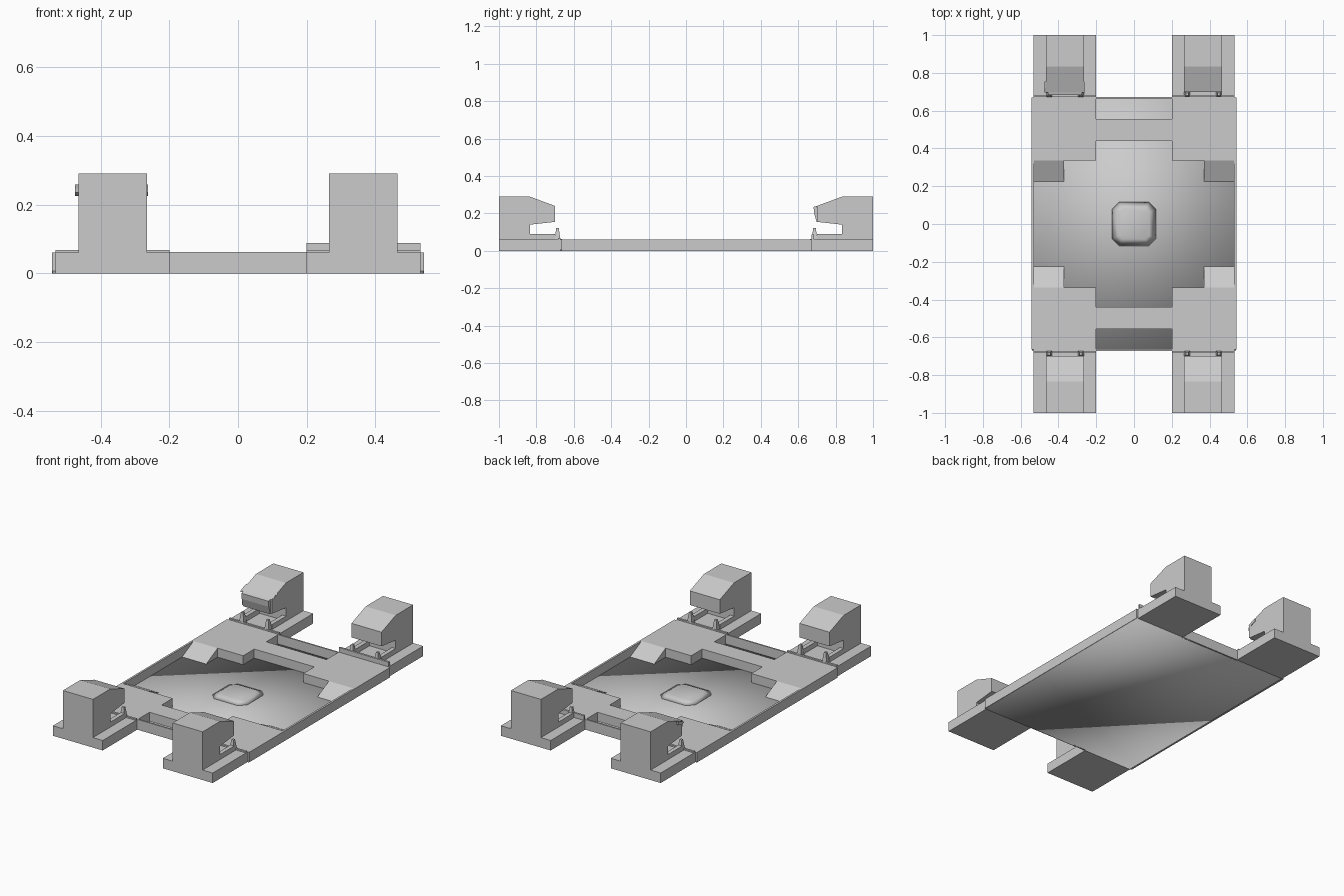
import bpy, bmesh

if "Cube" in bpy.data.objects:
    bpy.data.objects.remove(bpy.data.objects["Cube"])


def make(name, bm, smooth=False):
    bmesh.ops.recalc_face_normals(bm, faces=bm.faces[:])
    me = bpy.data.meshes.new(name)
    bm.to_mesh(me)
    bm.free()
    for p in me.polygons:
        p.use_smooth = smooth
    ob = bpy.data.objects.new(name, me)
    bpy.context.collection.objects.link(ob)
    return ob


def box(name, x0, x1, y0, y1, z0, z1, smooth=False):
    bm = bmesh.new()
    bmesh.ops.create_cube(bm, size=1)
    for v in bm.verts:
        v.co.x = x0 if v.co.x < 0 else x1
        v.co.y = y0 if v.co.y < 0 else y1
        v.co.z = z0 if v.co.z < 0 else z1
    return make(name, bm, smooth)


def prism(name, pts, x0, x1):
    # side profile (y, z) swept along x
    bm = bmesh.new()
    f = bm.faces.new([bm.verts.new((x0, y, z)) for y, z in pts])
    r = bmesh.ops.extrude_face_region(bm, geom=[f])
    for g in r["geom"]:
        if isinstance(g, bmesh.types.BMVert):
            g.co.x = x1
    return make(name, bm)


def stack(name, rings, smooth=False):
    # closed solid from a lower and an upper ring
    bm = bmesh.new()
    a, b = [[bm.verts.new(p) for p in r] for r in rings]
    n = len(a)
    bm.faces.new(a)
    bm.faces.new(b)
    for i in range(n):
        bm.faces.new((a[i], a[(i + 1) % n], b[(i + 1) % n], b[i]))
    return make(name, bm, smooth)


def octagon(s, c, z):
    return [(s, -c, z), (s, c, z), (c, s, z), (-c, s, z),
            (-s, c, z), (-s, -c, z), (-c, -s, z), (c, -s, z)]


def square(cx, cy, h, z):
    return [(cx - h, cy - h, z), (cx + h, cy - h, z), (cx + h, cy + h, z), (cx - h, cy + h, z)]


# smooth shaded floor and low raised centre
box("floor", -0.54, 0.54, -0.67, 0.67, 0, 0.006, True)
stack("centre_bump", [octagon(0.12, 0.08, 0.004), octagon(0.08, 0.06, 0.022)], True)

for sx in (-1, 1):
    # thin side wall
    box("side_wall", sx * 0.53, sx * 0.542, -0.665, 0.67, 0, 0.06)
for sy in (-1, 1):
    # crossing between corner plates and thin end wall
    box("crossing", -0.2, 0.2, sy * 0.44, sy * 0.555, 0.004, 0.06)
    box("end_wall", -0.2, 0.2, sy * 0.663, sy * 0.672, 0, 0.062)

upper = [(1.0, 0.06), (1.0, 0.29), (0.835, 0.29), (0.70, 0.24),
         (0.70, 0.155), (0.835, 0.14), (0.835, 0.06)]
for sx in (-1, 1):
    for sy in (-1, 1):
        # inner platform with ramp down to the floor
        box("platform", sx * 0.2, sx * 0.532, sy * 0.335, sy * 0.67, 0.004, 0.06)
        prism("ramp", [(sy * 0.335, 0.004), (sy * 0.335, 0.06), (sy * 0.222, 0.004)],
              sx * 0.37, sx * 0.53)
        # foot plate outside the floor
        box("foot_plate", sx * 0.2, sx * 0.532, sy * 0.67, sy * 1.0, 0, 0.06)
        # open-mouthed block
        x0, x1 = sx * 0.265, sx * 0.465
        prism("upper_jaw", [(sy * y, z) for y, z in upper], x0, x1)
        for xa, xb in ((0.265, 0.29), (0.44, 0.465)):
            box("jaw_rail", sx * xa, sx * xb, sy * 0.70, sy * 0.836, 0.055, 0.09)
        # teeth
        for cx in (0.281, 0.449):
            stack("tooth", [square(sx * cx, sy * 0.687, 0.016, 0.055),
                            square(sx * cx, sy * 0.687, 0.007, 0.122)])
        # low lip across the plate
        h = 0.088 if sx > 0 and sy > 0 else 0.068
        box("plate_lip", sx * 0.2, sx * 0.532, sy * 0.672, sy * 0.684, 0.055, h)

# worn snout on the back left block
prism("snout_lip", [(0.70, 0.15), (0.685, 0.20), (0.682, 0.235), (0.70, 0.24)], -0.455, -0.275)
for xa, xb in ((-0.474, -0.455), (-0.275, -0.262)):
    prism("snout_cheek", [(0.695, 0.235), (0.715, 0.225), (0.755, 0.24),
                          (0.755, 0.258), (0.72, 0.247)], xa, xb)
